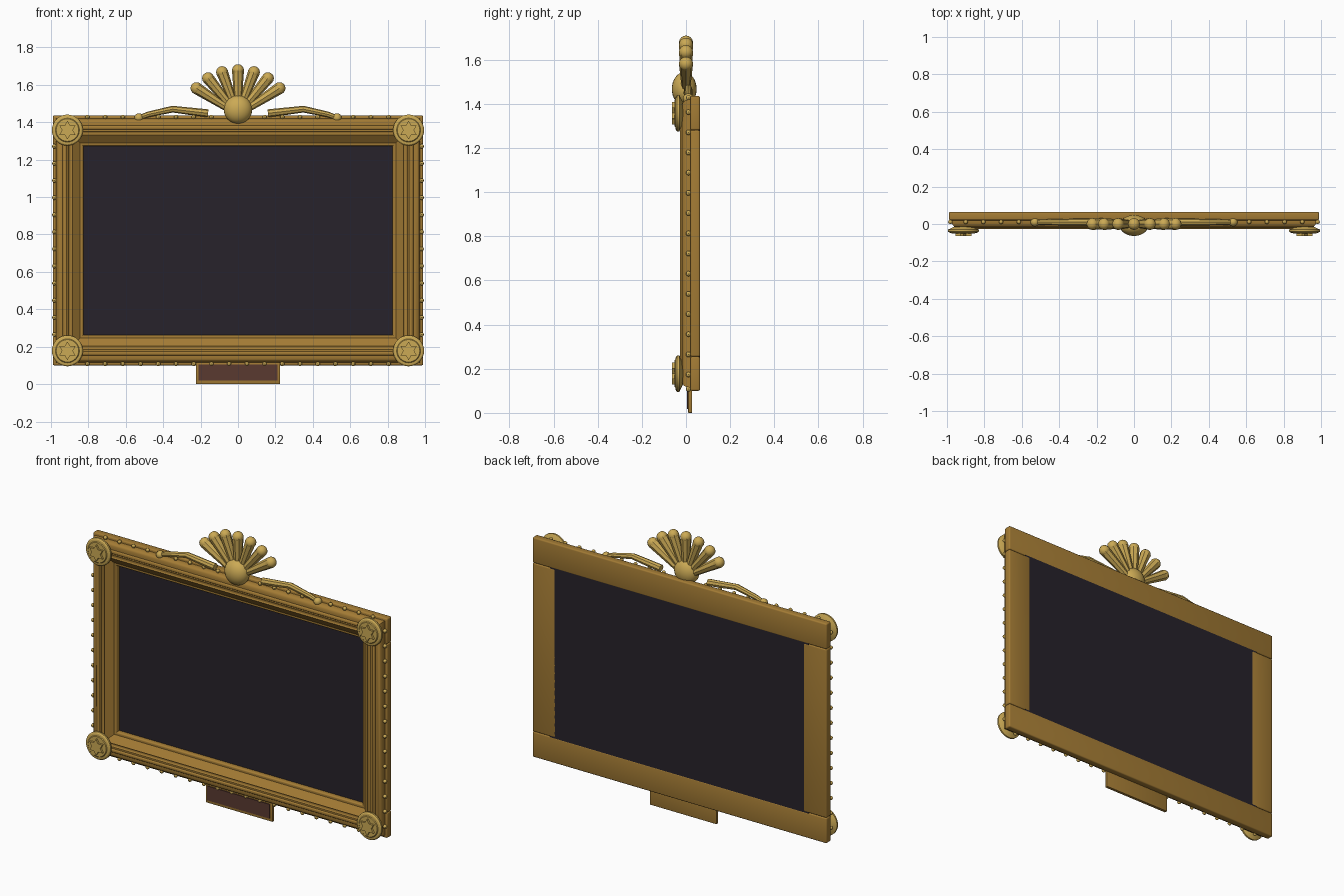
import bpy, bmesh
from math import sin, cos, pi, radians
from mathutils import Vector

if "Cube" in bpy.data.objects:
    bpy.data.objects.remove(bpy.data.objects["Cube"])


def material(name, r, g, b):
    m = bpy.data.materials.new(name)
    m.diffuse_color = (r, g, b, 1)
    m.use_nodes = True
    m.node_tree.nodes["Principled BSDF"].inputs["Base Color"].default_value = m.diffuse_color
    return m


GOLD = material("gold", 0.60, 0.40, 0.09)
OLD_GOLD = material("old_gold", 0.37, 0.20, 0.035)
DARK = material("dark_panel", 0.02, 0.016, 0.024)
BROWN = material("brown", 0.10, 0.042, 0.03)


def finish(name, bm, mat, angle=40):
    bmesh.ops.recalc_face_normals(bm, faces=bm.faces)
    me = bpy.data.meshes.new(name)
    bm.to_mesh(me)
    bm.free()
    ob = bpy.data.objects.new(name, me)
    bpy.context.collection.objects.link(ob)
    me.materials.append(mat)
    if angle:
        bpy.ops.object.select_all(action='DESELECT')
        ob.select_set(True)
        bpy.context.view_layer.objects.active = ob
        bpy.ops.object.shade_smooth_by_angle(angle=radians(angle))
    return ob


def box(name, x0, x1, y0, y1, z0, z1, mat, bevel=0.0):
    bm = bmesh.new()
    bmesh.ops.create_cube(bm, size=1)
    for v in bm.verts:
        v.co = ((x0 + x1) / 2 + v.co.x * (x1 - x0),
                (y0 + y1) / 2 + v.co.y * (y1 - y0),
                (z0 + z1) / 2 + v.co.z * (z1 - z0))
    if bevel:
        bmesh.ops.bevel(bm, geom=bm.edges[:], offset=bevel, segments=3,
                        profile=0.5, affect='EDGES')
    return finish(name, bm, mat)


def ball(bm, c, r, sy=1.0, u=12, v=8):
    new = bmesh.ops.create_uvsphere(bm, u_segments=u, v_segments=v, radius=r)["verts"]
    for p in new:
        p.co = Vector((p.co.x, p.co.y * sy, p.co.z)) + Vector(c)


def tube(bm, path, radii, sides=8):
    # tapered tube along a path in the xz plane
    rings = []
    for i, p in enumerate(path):
        d = (path[min(i + 1, len(path) - 1)] - path[max(i - 1, 0)]).normalized()
        n = Vector((0, 1, 0)).cross(d)
        rings.append([bm.verts.new(p + radii[i] * (n * cos(2 * pi * k / sides)
                      + Vector((0, sin(2 * pi * k / sides), 0)))) for k in range(sides)])
    for a, b in zip(rings, rings[1:]):
        for k in range(sides):
            j = (k + 1) % sides
            bm.faces.new((a[k], a[j], b[j], b[k]))
    bm.faces.new(rings[0])
    bm.faces.new(rings[-1])


W, Z0, Z1, BACK = 0.99, 0.10, 1.436, 0.064
T = 0.155

# Backing boards, butt jointed
box("top_rail", -W, W, 0.02, BACK, Z1 - T, Z1, OLD_GOLD, 0.008)
box("bottom_rail", -W, W, 0.02, BACK, Z0, Z0 + T, OLD_GOLD, 0.008)
for s, side in ((-1, "left"), (1, "right")):
    a, b = sorted((s * W, s * (W - T)))
    box(side + "_stile", a, b, 0.02, BACK, Z0 + T, Z1 - T, OLD_GOLD, 0.008)

# Mitred front moulding: (inset, depth) profile swept round the frame
prof = [(0.006, 0.04), (0.006, 0.022), (0.016, 0.02)]
prof += [(0.042 - 0.026 * cos(t * pi / 8), 0.012 - 0.030 * sin(t * pi / 8)) for t in range(5)]
prof += [(0.053, -0.018)]
prof += [(0.064 - 0.011 * cos(t * pi / 6), -0.018 - 0.010 * sin(t * pi / 6)) for t in range(1, 6)]
prof += [(0.075, -0.018), (0.085, -0.018)]
prof += [(0.095 - 0.010 * cos(t * pi / 6), -0.018 + 0.008 * sin(t * pi / 6)) for t in range(1, 6)]
prof += [(0.105, -0.018), (0.146, 0.014), (0.152, 0.014)]
prof += [(0.152 + 0.011 * sin(t * pi / 8), 0.025 - 0.011 * cos(t * pi / 8)) for t in range(1, 5)]
prof += [(0.163, 0.05)]
bm = bmesh.new()
rings = []
for u, y in prof:
    x, lo, hi = W - u, Z0 + u, Z1 - u
    rings.append([bm.verts.new(c) for c in ((-x, y, lo), (x, y, lo), (x, y, hi), (-x, y, hi))])
for i in range(len(rings)):
    a, b = rings[i], rings[(i + 1) % len(rings)]
    for k in range(4):
        bm.faces.new((a[k], a[(k + 1) % 4], b[(k + 1) % 4], b[k]))
finish("front_moulding", bm, OLD_GOLD, 35)

# Dark panel
box("panel", -0.87, 0.87, 0.042, BACK - 0.001, 0.22, 1.316, DARK)

# Bead rows round the outer edge
bm = bmesh.new()
for i in range(20):
    x = -0.9 + 1.8 * i / 19
    for z in (Z0 + 0.008, Z1 - 0.008):
        ball(bm, (x, 0.011, z), 0.012, u=8, v=6)
for i in range(14):
    z = 0.768 + (i - 6.5) * 0.0915
    for s in (-1, 1):
        ball(bm, (s * (W - 0.008), 0.011, z), 0.012, u=8, v=6)
finish("edge_beads", bm, GOLD)

# Corner rosettes: turned disc with a raised six-pointed star
lathe = [(0.045, -0.012), (0.070, -0.024), (0.083, -0.030), (0.083, -0.040),
         (0.076, -0.046), (0.064, -0.048), (0.060, -0.052)]
star = [0.050 if k % 2 == 0 else 0.029 for k in range(12)]
for sx, side in ((-1, "left"), (1, "right")):
    for z, level in ((0.178, "bottom"), (1.358, "top")):
        x = sx * 0.912
        bm = bmesh.new()
        N = 32
        loops = [[bm.verts.new((x + r * cos(2 * pi * k / N), y, z + r * sin(2 * pi * k / N)))
                  for k in range(N)] for r, y in lathe]
        for a, b in zip(loops, loops[1:]):
            for k in range(N):
                j = (k + 1) % N
                bm.faces.new((a[k], a[j], b[j], b[k]))
        bm.faces.new(loops[0])
        bm.faces.new(loops[-1])
        pts = [(x + r * sin(k * pi / 6), z + r * cos(k * pi / 6)) for k, r in enumerate(star)]
        a = [bm.verts.new((p, -0.050, q)) for p, q in pts]
        b = [bm.verts.new((p, -0.064, q)) for p, q in pts]
        for k in range(12):
            j = (k + 1) % 12
            bm.faces.new((a[k], a[j], b[j], b[k]))
        bm.faces.new(a)
        bm.faces.new(b)
        finish(f"{level}_{side}_rosette", bm, GOLD, 30)

# Shell crest: seven fluted petals and a central boss
bm = bmesh.new()
root = Vector((0, 0, 1.44))
for px, pz in ((0, 1.678), (0.085, 1.668), (0.16, 1.635), (0.222, 1.582)):
    for s in ((-1, 1) if px else (1,)):
        tip = Vector((s * px, 0, pz))
        tube(bm, [root, tip], [0.016, 0.032], 8)
        ball(bm, tip, 0.032, u=12, v=8)
finish("shell_petals", bm, GOLD)
bm = bmesh.new()
ball(bm, (0, -0.008, 1.468), 0.076, 0.74, 24, 16)
finish("shell_boss", bm, GOLD)

# Side scrolls ending in a small ball
for s, side in ((-1, "left"), (1, "right")):
    bm = bmesh.new()
    path = [Vector((s * x, 0.01, z)) for x, z in
            ((0.16, 1.448), (0.25, 1.458), (0.35, 1.470), (0.48, 1.442), (0.53, 1.424))]
    tube(bm, path, [0.021, 0.02, 0.018, 0.015, 0.013], 8)
    ball(bm, path[-1], 0.024)
    finish(side + "_scroll", bm, GOLD)

# Name plate hanging below
box("plate", -0.225, 0.225, 0.010, 0.028, 0.0, 0.13, OLD_GOLD, 0.002)
box("plate_inlay", -0.21, 0.21, 0.004, 0.012, 0.018, 0.105, BROWN)
